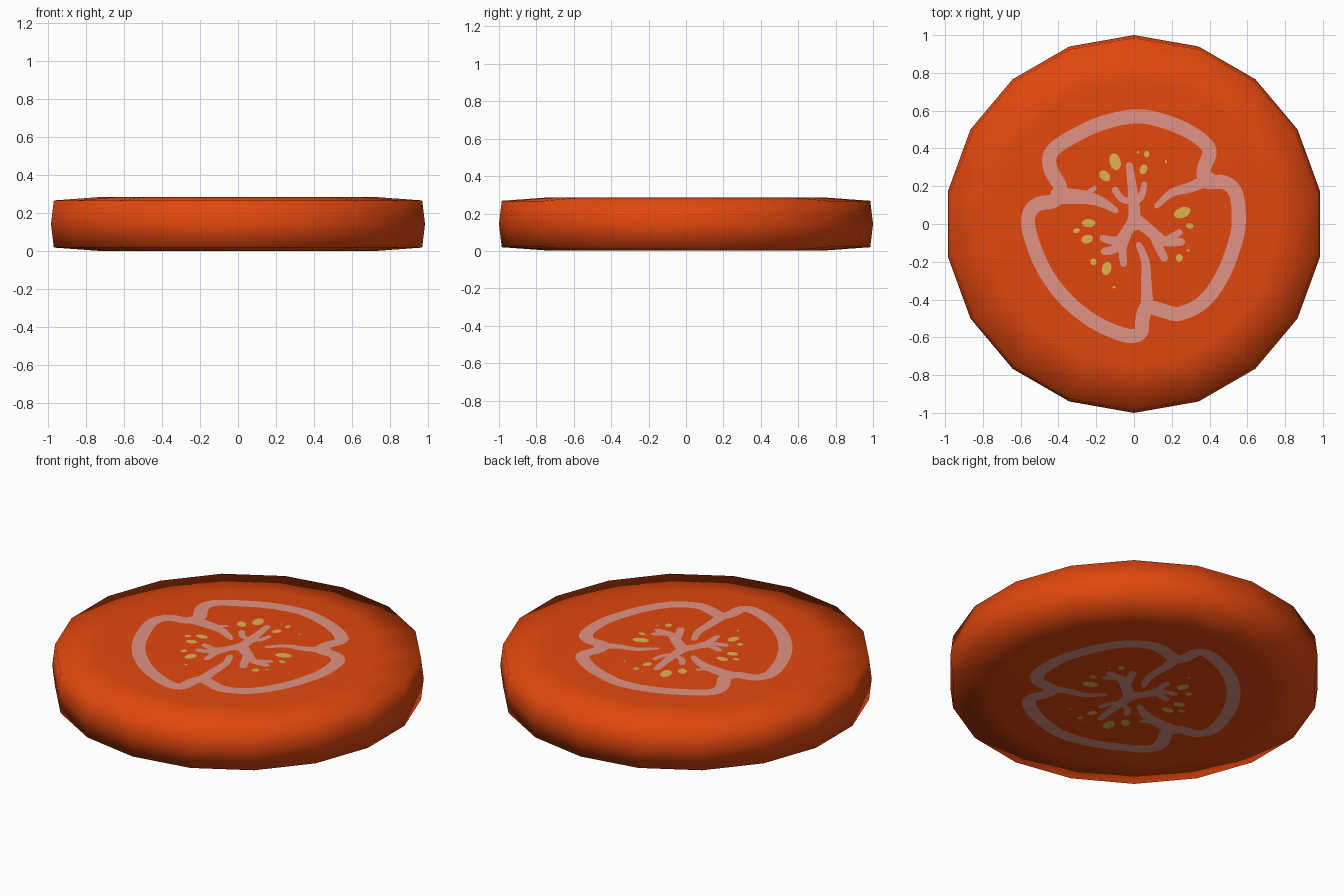
import bpy, bmesh, math
from mathutils import Vector, Matrix

if "Cube" in bpy.data.objects:
    bpy.data.objects.remove(bpy.data.objects["Cube"])

MID = 0.144          # half height, the slice is the same when turned over about x
PLATE = 0.003        # gap between flesh surface and painted detail


def material(name, rgb):
    m = bpy.data.materials.new(name)
    m.diffuse_color = (*rgb, 1)
    m.use_nodes = True
    m.node_tree.nodes["Principled BSDF"].inputs["Base Color"].default_value = m.diffuse_color
    return m


flesh = material("tomato_red", (0.76, 0.064, 0.0045))
pith = material("pale_pink", (0.76, 0.29, 0.235))
seed = material("seed_yellow", (0.75, 0.45, 0.08))


def finish(bm, name, mat, smooth=False):
    me = bpy.data.meshes.new(name)
    bm.to_mesh(me)
    bm.free()
    me.materials.append(mat)
    for p in me.polygons:
        p.use_smooth = smooth
    ob = bpy.data.objects.new(name, me)
    bpy.context.collection.objects.link(ob)
    return ob


# Slice body: 18-sided disc lathed from a short profile
def body():
    bm = bmesh.new()
    n = 18
    top = 2 * MID - PLATE
    profile = [(0.75, PLATE), (0.985, 0.02), (1.0, MID), (0.985, 0.268), (0.75, top)]
    rings = []
    for r, z in profile:
        rings.append([bm.verts.new((r * math.sin(2 * math.pi * i / n),
                                    r * math.cos(2 * math.pi * i / n), z)) for i in range(n)])
    for a, b in zip(rings, rings[1:]):
        for i in range(n):
            j = (i + 1) % n
            bm.faces.new((a[i], a[j], b[j], b[i]))
    bm.faces.new(rings[0])
    bm.faces.new(rings[-1])
    bmesh.ops.recalc_face_normals(bm, faces=bm.faces)
    finish(bm, "slice_flesh", flesh, True)


# Catmull-Rom smoothing of a path
def spline(pts, closed=False, steps=5):
    p = [Vector(q) for q in pts]
    n = len(p)
    out = []
    for i in range(n if closed else n - 1):
        if closed:
            a, b, c, d = (p[(i + k) % n] for k in (-1, 0, 1, 2))
        else:
            a, b, c, d = p[max(i - 1, 0)], p[i], p[i + 1], p[min(i + 2, n - 1)]
        for s in range(steps):
            t = s / steps
            out.append(0.5 * (2 * b + (c - a) * t + (2 * a - 5 * b + 4 * c - d) * t * t
                              + (3 * b - a - 3 * c + d) * t ** 3))
    if not closed:
        out.append(p[-1])
    return out


def ellipse(bm, x, y, rx, ry, ang=0, n=12):
    c, s = math.cos(math.radians(ang)), math.sin(math.radians(ang))
    vs = []
    for i in range(n):
        u, v = rx * math.cos(2 * math.pi * i / n), ry * math.sin(2 * math.pi * i / n)
        vs.append(bm.verts.new((x + u * c - v * s, y + u * s + v * c, MID)))
    bm.faces.new(vs)


# Flat ribbon along a path, width going from w0 to w1, with round ends
def ribbon(bm, pts, w0, w1, closed=False):
    path = spline(pts, closed)
    n = len(path)
    rows = []
    for i, q in enumerate(path):
        if closed:
            t = path[(i + 1) % n] - path[i - 1]
        else:
            t = path[min(i + 1, n - 1)] - path[max(i - 1, 0)]
        t.normalize()
        h = (w0 + (w1 - w0) * i / n) / 2
        rows.append([bm.verts.new((q.x - s * t.y * h, q.y + s * t.x * h, MID)) for s in (1, -1)])
    for i in range(n if closed else n - 1):
        a, b = rows[i], rows[(i + 1) % n]
        bm.faces.new((a[0], a[1], b[1], b[0]))
    if not closed:
        for q, w in ((path[0], w0), (path[-1], w1)):
            ellipse(bm, q.x, q.y, w / 2, w / 2)


# Put a detail on the top, and a turned-over copy on the bottom
def both_sides(bm, name, mat):
    for f in bm.faces:
        f.normal_update()
        if f.normal.z < 0:
            f.normal_flip()
    under = bm.copy()
    bmesh.ops.translate(bm, verts=bm.verts, vec=(0, 0, MID))
    bmesh.ops.rotate(under, verts=under.verts, cent=(0, 0, MID / 2 + MID / 2),
                     matrix=Matrix.Rotation(math.pi, 3, 'X'))
    bmesh.ops.translate(under, verts=under.verts, vec=(0, 0, -MID))
    finish(bm, name + "_top", mat)
    finish(under, name + "_bottom", mat)


body()

# Three-lobed chamber wall
bm = bmesh.new()
ribbon(bm, [(0.03, 0.57), (0.2, 0.53), (0.33, 0.465), (0.4, 0.39), (0.37, 0.29), (0.385, 0.225),
            (0.48, 0.22), (0.54, 0.16), (0.555, 0.02), (0.535, -0.1), (0.47, -0.27), (0.37, -0.41),
            (0.24, -0.475), (0.14, -0.455), (0.07, -0.44), (0.045, -0.5), (0.035, -0.575),
            (-0.04, -0.59), (-0.2, -0.525), (-0.35, -0.41), (-0.46, -0.27), (-0.53, -0.12),
            (-0.562, 0.02), (-0.52, 0.1), (-0.42, 0.125), (-0.39, 0.19), (-0.445, 0.3),
            (-0.43, 0.39), (-0.3, 0.475), (-0.15, 0.54)], 0.075, 0.075, True)
both_sides(bm, "chamber_wall", pith)

# Arms running inward and the branching core
bm = bmesh.new()
for pts, w0, w1 in [
    ([(0.4, 0.24), (0.3, 0.195), (0.2, 0.165), (0.12, 0.095)], 0.07, 0.025),
    ([(0.07, -0.43), (0.065, -0.33), (0.06, -0.2), (0.025, -0.11)], 0.07, 0.03),
    ([(-0.4, 0.15), (-0.25, 0.14), (-0.16, 0.11), (-0.095, 0.07)], 0.09, 0.025),
    ([(-0.26, 0.15), (-0.21, 0.19)], 0.03, 0.025),
    ([(0.005, 0.0), (0.0, 0.1), (-0.01, 0.2), (-0.025, 0.31)], 0.07, 0.035),
    ([(0.01, 0.12), (0.04, 0.15), (0.055, 0.21)], 0.04, 0.03),
    ([(0.0, 0.12), (-0.06, 0.13), (-0.1, 0.18)], 0.035, 0.035),
    ([(0.0, 0.03), (0.09, -0.04), (0.16, -0.09), (0.25, -0.095)], 0.07, 0.04),
    ([(0.17, -0.085), (0.24, -0.045)], 0.035, 0.035),
    ([(0.1, -0.05), (0.13, -0.12), (0.16, -0.18)], 0.05, 0.04),
    ([(0.0, 0.02), (-0.06, -0.07), (-0.1, -0.09), (-0.165, -0.075)], 0.065, 0.035),
    ([(-0.06, -0.08), (-0.1, -0.13), (-0.155, -0.145)], 0.05, 0.04),
    ([(-0.04, -0.06), (-0.06, -0.13), (-0.055, -0.21)], 0.05, 0.035),
]:
    ribbon(bm, pts, w0, w1)
both_sides(bm, "core", pith)

# Seeds: x, y, radii, tilt
bm = bmesh.new()
for s in [(-0.1, 0.33, 0.03, 0.046, 15), (-0.155, 0.255, 0.034, 0.024, -45),
          (0.05, 0.29, 0.02, 0.028, -20), (0.067, 0.37, 0.014, 0.018, 0),
          (0.17, 0.33, 0.006, 0.009, 0), (0.02, 0.38, 0.006, 0.006, 0),
          (0.255, 0.06, 0.046, 0.028, 20), (0.295, -0.01, 0.021, 0.014, -10),
          (0.24, -0.18, 0.018, 0.021, 0), (0.287, -0.14, 0.009, 0.006, 0),
          (-0.24, 0.005, 0.036, 0.022, 0), (-0.305, -0.035, 0.019, 0.013, 10),
          (-0.248, -0.08, 0.031, 0.023, 15), (-0.215, -0.2, 0.016, 0.018, 0),
          (-0.145, -0.235, 0.025, 0.037, -15), (-0.105, -0.335, 0.009, 0.006, 0)]:
    ellipse(bm, *s)
both_sides(bm, "seeds", seed)
